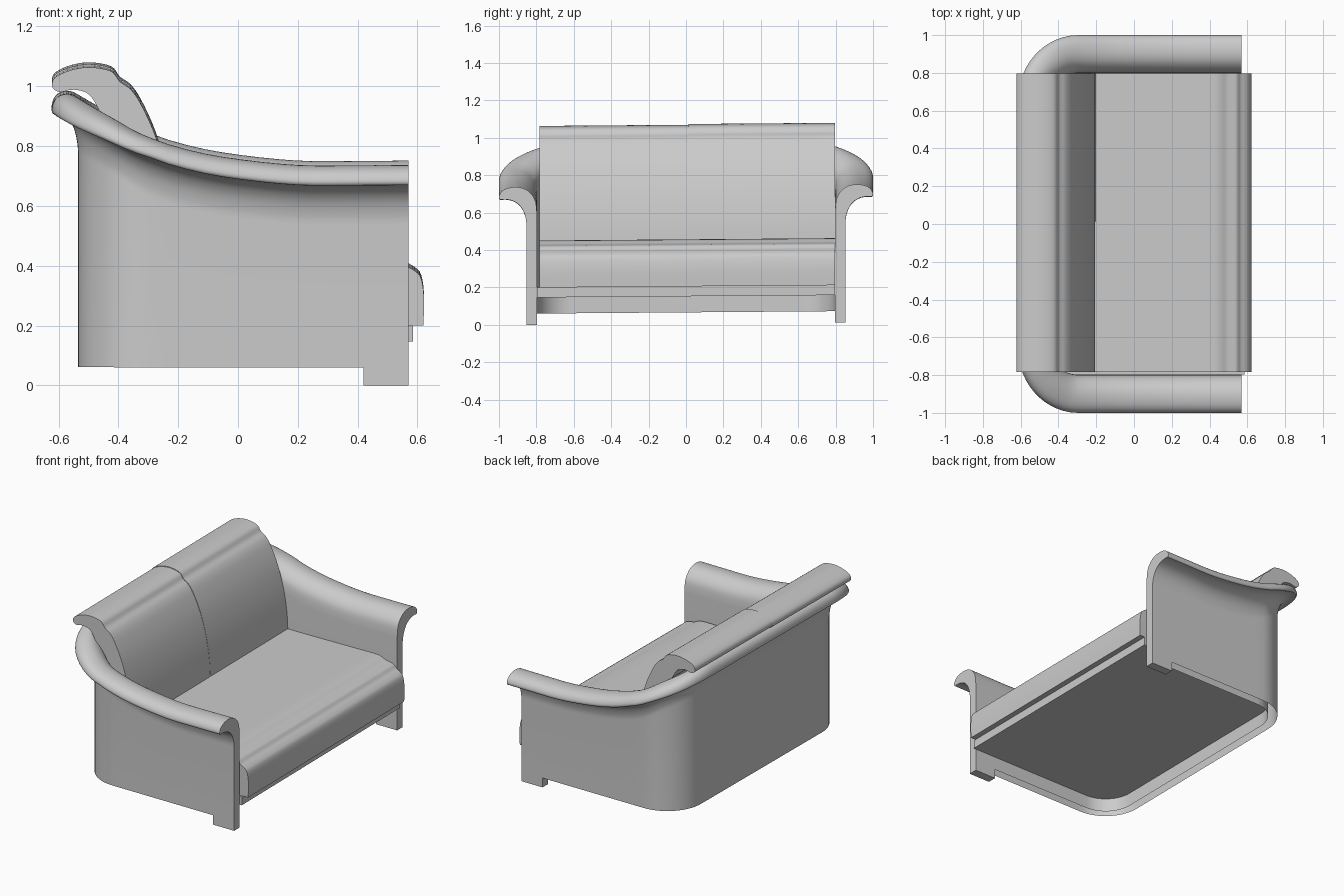
import bpy, bmesh
from math import sin, cos, pi

cube = bpy.data.objects.get("Cube")
if cube:
    bpy.data.objects.remove(cube, do_unlink=True)

TILT = 0.008          # slight sideways lean of the whole piece
BOTTOM = 0.067
HALF_W, BACK, FRONT = 0.853, -0.535, 0.57
RADIUS, THICK = 0.24, 0.056

grey = bpy.data.materials.new("grey fabric")
grey.use_nodes = True
colour = (0.6, 0.6, 0.6, 1)
grey.diffuse_color = colour
grey.node_tree.nodes["Principled BSDF"].inputs["Base Color"].default_value = colour


def spline(pts, steps=4):
    """Smooth open curve through 2D points."""
    out = []
    for i in range(len(pts) - 1):
        a, b = pts[max(i - 1, 0)], pts[i]
        c, d = pts[i + 1], pts[min(i + 2, len(pts) - 1)]
        for s in range(steps):
            t = s / steps
            out.append(tuple(
                0.5 * (2 * q + (r - p) * t + (2 * p - 5 * q + 4 * r - w) * t * t
                       + (3 * q - p - 3 * r + w) * t ** 3)
                for p, q, r, w in zip(a, b, c, d)))
    return out + [pts[-1]]


def loft(name, rings, closed=True):
    """Skin matching rings and cap both ends."""
    bm = bmesh.new()
    rows = [[bm.verts.new((x, y, z + TILT * y)) for x, y, z in r] for r in rings]
    n = len(rows[0])
    for a, b in zip(rows, rows[1:]):
        for i in range(n if closed else n - 1):
            j = (i + 1) % n
            bm.faces.new((a[i], a[j], b[j], b[i]))
    bm.faces.new(rows[0])
    bm.faces.new(rows[-1])
    bmesh.ops.recalc_face_normals(bm, faces=bm.faces)
    mesh = bpy.data.meshes.new(name)
    bm.to_mesh(mesh)
    bm.free()
    mesh.materials.append(grey)
    ob = bpy.data.objects.new(name, mesh)
    bpy.context.collection.objects.link(ob)
    bpy.ops.object.select_all(action='DESELECT')
    ob.select_set(True)
    bpy.context.view_layer.objects.active = ob
    bpy.ops.object.shade_smooth_by_angle()


def extrude_y(name, profile, y0, y1, lift=0):
    loft(name, [[(x, y, z + lift) for x, z in profile] for y in (y0, y1)])


# Height of the shell's top edge from front to back
top_line = spline([(FRONT, .744), (.4, .743), (.2, .744), (0, .764), (-.15, .791),
                   (-.295, .836), (-.4, .9), (-.465, .938), (BACK, .98)], 6)


def top_height(x):
    for (x0, h0), (x1, h1) in zip(top_line, top_line[1:]):
        if x >= x1:
            return h0 + (h1 - h0) * (x0 - x) / (x0 - x1)
    return top_line[-1][1]


# U-shaped plan path: position, outward normal, amount of flare
cx, cy = BACK + RADIUS, HALF_W - RADIUS
path = [(FRONT + (cx - FRONT) * i / 14, HALF_W, 0, 1, 1) for i in range(14)]
for i in range(15):
    a = pi / 2 * i / 14
    path.append((cx - RADIUS * sin(a), cy + RADIUS * cos(a),
                 -sin(a), cos(a), 1 - .4 * sin(a) ** 2))
path += [(x, -y, nx, -ny, f) for x, y, nx, ny, f in reversed(path)]

# Curled section of the shell: outward distance, height below the top edge
curl = spline([(-THICK, -.14), (-.049, -.08), (-.03, -.042), (.005, -.012),
               (.05, 0), (.1, -.005), (.133, -.023), (.147, -.05),
               (.14, -.066), (.115, -.065), (.08, -.071), (.045, -.09),
               (.018, -.125), (.003, -.17), (0, -.2)], 3)
rings = []
for x, y, nx, ny, flare in path:
    h = top_height(x)
    section = [(-THICK, BOTTOM)] + [(d, h + z) for d, z in curl] + [(0, BOTTOM)]
    rings.append([(x + nx * d * (flare if d > 0 else 1),
                   y + ny * d * (flare if d > 0 else 1), z) for d, z in section])
loft("arm_and_back_shell", rings, closed=False)

# Seat board fitted inside the shell, open underneath
inner = [(x - nx * THICK + .015 * (x == FRONT), y - ny * THICK)
         for x, y, nx, ny, f in path]
loft("seat_board", [[(x, y, z) for x, y in inner] for z in (.153, .206)])

# Front legs
for side, name in ((-1, "right_leg"), (1, "left_leg")):
    y0, y1 = sorted((side * (HALF_W - THICK), side * HALF_W))
    extrude_y(name, [(.42, .007), (FRONT, .007), (FRONT, BOTTOM), (.42, BOTTOM)],
              y0, y1)

# Seat cushion with a rolled front edge
seat = spline([(.62, .206), (.622, .30), (.612, .365), (.59, .39), (.565, .405),
               (.545, .425), (.52, .431), (.49, .437), (.46, .45), (.42, .457),
               (.3, .456), (0, .452), (-.29, .45)])
extrude_y("seat_cushion", seat + [(-.29, .206)], -.783, .797)

# Two back cushions draped over the back edge
back = spline([(-.205, .45), (-.212, .56), (-.235, .70), (-.275, .84),
               (-.325, .95), (-.36, 1.0), (-.395, 1.025), (-.425, 1.06),
               (-.5, 1.073), (-.57, 1.06), (-.615, 1.035), (-.62, 1.005),
               (-.595, .99), (-.55, .998), (-.5, .983), (-.465, .93),
               (-.43, .85), (-.41, .45)])
extrude_y("right_back_cushion", back, -.783, .013, -.003)
extrude_y("left_back_cushion", back, .014, .797, .001)
